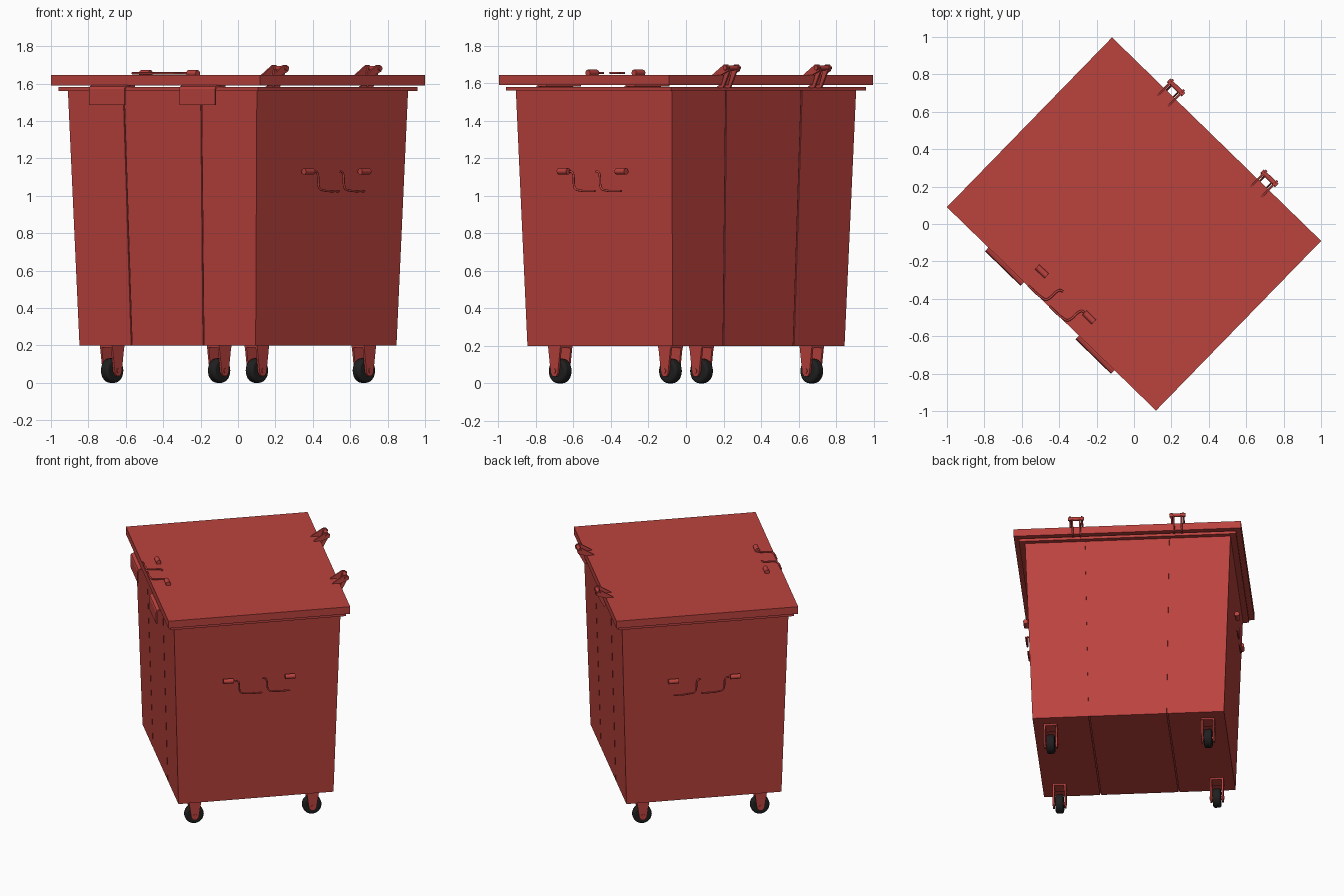
import bpy, bmesh, math
from mathutils import Matrix, Vector

cube = bpy.data.objects.get("Cube")
if cube:
    bpy.data.objects.remove(cube, do_unlink=True)

# The whole bin is built square to the axes, then turned by this angle
TURN = Matrix.Rotation(math.radians(-44.22), 4, 'Z')


def material(name, rgb):
    m = bpy.data.materials.new(name)
    m.use_nodes = True
    colour = (*rgb, 1)
    m.diffuse_color = colour
    m.node_tree.nodes["Principled BSDF"].inputs["Base Color"].default_value = colour
    return m


RED = material("red paint", (0.5, 0.055, 0.048))
BLACK = material("black rubber", (0.014, 0.014, 0.014))


def add(name, data, mat, frame=None):
    data.materials.append(mat)
    ob = bpy.data.objects.new(name, data)
    bpy.context.collection.objects.link(ob)
    ob.matrix_world = TURN @ (frame or Matrix())
    return ob


def finish(name, bm, mat, frame=None):
    bmesh.ops.recalc_face_normals(bm, faces=bm.faces)
    me = bpy.data.meshes.new(name)
    bm.to_mesh(me)
    bm.free()
    return add(name, me, mat, frame)


def tapered(name, low, high, mat=RED):
    """Six-sided block; low and high are (x0, x1, y0, y1, z)."""
    bm = bmesh.new()
    rings = []
    for x0, x1, y0, y1, z in (low, high):
        rings.append([bm.verts.new((x, y, z)) for x, y in
                      ((x0, y0), (x1, y0), (x1, y1), (x0, y1))])
    a, b = rings
    bm.faces.new(a)
    bm.faces.new(b)
    for i in range(4):
        j = (i + 1) % 4
        bm.faces.new((a[i], a[j], b[j], b[i]))
    return finish(name, bm, mat)


def slab(name, hx, hy, z0, z1):
    return tapered(name, (-hx, hx, -hy, hy, z0), (-hx, hx, -hy, hy, z1))


def prism(name, profile, x0, x1, at=(0, 0, 0)):
    """Profile in the y-z plane, extruded along x."""
    bm = bmesh.new()
    face = bm.faces.new([bm.verts.new((x0, y, z)) for y, z in profile])
    out = bmesh.ops.extrude_face_region(bm, geom=[face])
    verts = [g for g in out["geom"] if isinstance(g, bmesh.types.BMVert)]
    bmesh.ops.translate(bm, verts=verts, vec=(x1 - x0, 0, 0))
    return finish(name, bm, RED, Matrix.Translation(at))


def barrel(name, radius, length, at, mat=RED, frame=None, sides=16, bevel=0):
    """Cylinder lying along x."""
    bm = bmesh.new()
    bmesh.ops.create_cone(bm, cap_ends=True, segments=sides, radius1=radius,
                          radius2=radius, depth=length,
                          matrix=Matrix.Rotation(math.pi / 2, 4, 'Y'))
    ob = finish(name, bm, mat, (frame or Matrix()) @ Matrix.Translation(at))
    if bevel:
        mod = ob.modifiers.new("rounded edge", 'BEVEL')
        mod.width, mod.segments, mod.limit_method = bevel, 3, 'ANGLE'
    bpy.ops.object.select_all(action='DESELECT')
    ob.select_set(True)
    bpy.context.view_layer.objects.active = ob
    bpy.ops.object.shade_smooth_by_angle(angle=math.radians(40))
    return ob


# Tapered body: three panels around a core, leaving narrow seams
BX, BY, BZ = 0.657, 0.54, 0.2
TX, TY, TZ = 0.705, 0.58, 1.57
SB, ST, GAP, IN = 0.268, 0.289, 0.004, 0.007
tapered("body_core", (-BX + IN, BX - IN, -BY + IN, BY - IN, BZ + IN),
        (-TX + IN, TX - IN, -TY + IN, TY - IN, TZ))
tapered("middle_panel", (-SB + GAP, SB - GAP, -BY, BY, BZ),
        (-ST + GAP, ST - GAP, -TY, TY, TZ))
tapered("left_panel", (SB + GAP, BX, -BY, BY, BZ), (ST + GAP, TX, -TY, TY, TZ))
tapered("right_panel", (-BX, -SB - GAP, -BY, BY, BZ), (-TX, -ST - GAP, -TY, TY, TZ))

# Rim and lid
slab("rim", 0.745, 0.612, 1.56, 1.581)
slab("lid", 0.78, 0.633, 1.591, 1.645)

# Bent grip plates below the front edge of the lid
GRIP = [(-0.58, 1.592), (-0.64, 1.592), (-0.655, 1.585), (-0.66, 1.57),
        (-0.66, 1.485), (-0.652, 1.485), (-0.652, 1.568), (-0.64, 1.583), (-0.58, 1.583)]
for side, x0 in (("right", -0.47), ("left", 0.205)):
    prism(side + "_grip_plate", GRIP, x0, x0 + 0.265)


# Handles: two short barrels and two S-shaped rods in one plane
ROD = [(0, 0.05), (0.018, 0.047), (0.028, 0.03), (0.032, -0.02),
       (0.042, -0.042), (0.065, -0.05), (0.19, -0.055)]


def handle(name, origin, p, q, squeeze=1):
    p, q = Vector(p), Vector(q)
    frame = Matrix((p, q, p.cross(q))).transposed().to_4x4()
    frame.translation = origin
    for s in (-1, 1):
        barrel(name + "_barrel", 0.017, 0.07, (s * 0.215 * squeeze, 0.05, 0), frame=frame)
    for start in (-0.17, 0.025):
        cu = bpy.data.curves.new(name + "_rod", 'CURVE')
        cu.dimensions = '3D'
        cu.bevel_depth, cu.bevel_resolution, cu.use_fill_caps = 0.006, 2, True
        sp = cu.splines.new('BEZIER')
        sp.bezier_points.add(len(ROD) - 1)
        sp.resolution_u = 4
        for bp, (x, y) in zip(sp.bezier_points, ROD):
            bp.co = ((start + x) * squeeze, y, 0)
            bp.handle_left_type = bp.handle_right_type = 'AUTO'
        add(name + "_rod", cu, RED, frame)


handle("left_handle", (0.725, 0.01, 1.08), (0, 1, 0), (0, 0, 1))
handle("right_handle", (-0.725, 0.01, 1.08), (0, 1, 0), (0, 0, 1))
handle("lid_handle", (0, -0.575, 1.655), (-1, 0, 0), (0, 1, 0), 0.82)

# Hinges: paired arms on the lid, a bracket rising from the rim and a pin
ARM = [(0.575, 1.643), (0.64, 1.643), (0.695, 1.665), (0.7, 1.685),
       (0.685, 1.7), (0.665, 1.7)]
BRACKET = [(0.6, 1.575), (0.645, 1.575), (0.692, 1.665), (0.685, 1.69), (0.665, 1.69), (0.636, 1.6), (0.6, 1.583)]
for x in (-0.348, 0.348):
    for s in (-1, 1):
        prism("hinge_arm", ARM, -0.006, 0.006, (x + s * 0.04, 0, 0))
        prism("hinge_bracket", BRACKET, -0.005, 0.005, (x + s * 0.026, 0, 0))
    barrel("hinge_pin", 0.013, 0.11, (x, 0.68, 1.682))

# Casters: tapered forks, rubber wheels and axles
FORK = [(-0.047, 0.205), (0.047, 0.205), (0.026, 0.055), (0.012, 0.036),
        (-0.012, 0.036), (-0.026, 0.055)]
for x in (-0.54, 0.54):
    for y in (-0.41, 0.41):
        for s in (-1, 1):
            prism("caster_fork", FORK, -0.006, 0.006, (x + s * 0.04, y, 0))
        tapered("caster_plate", (x - 0.046, x + 0.046, y - 0.047, y + 0.047, 0.188),
                (x - 0.046, x + 0.046, y - 0.047, y + 0.047, 0.203))
        barrel("wheel", 0.066, 0.056, (x, y, 0.066), BLACK, sides=28, bevel=0.014)
        barrel("axle", 0.013, 0.1, (x, y, 0.066))
